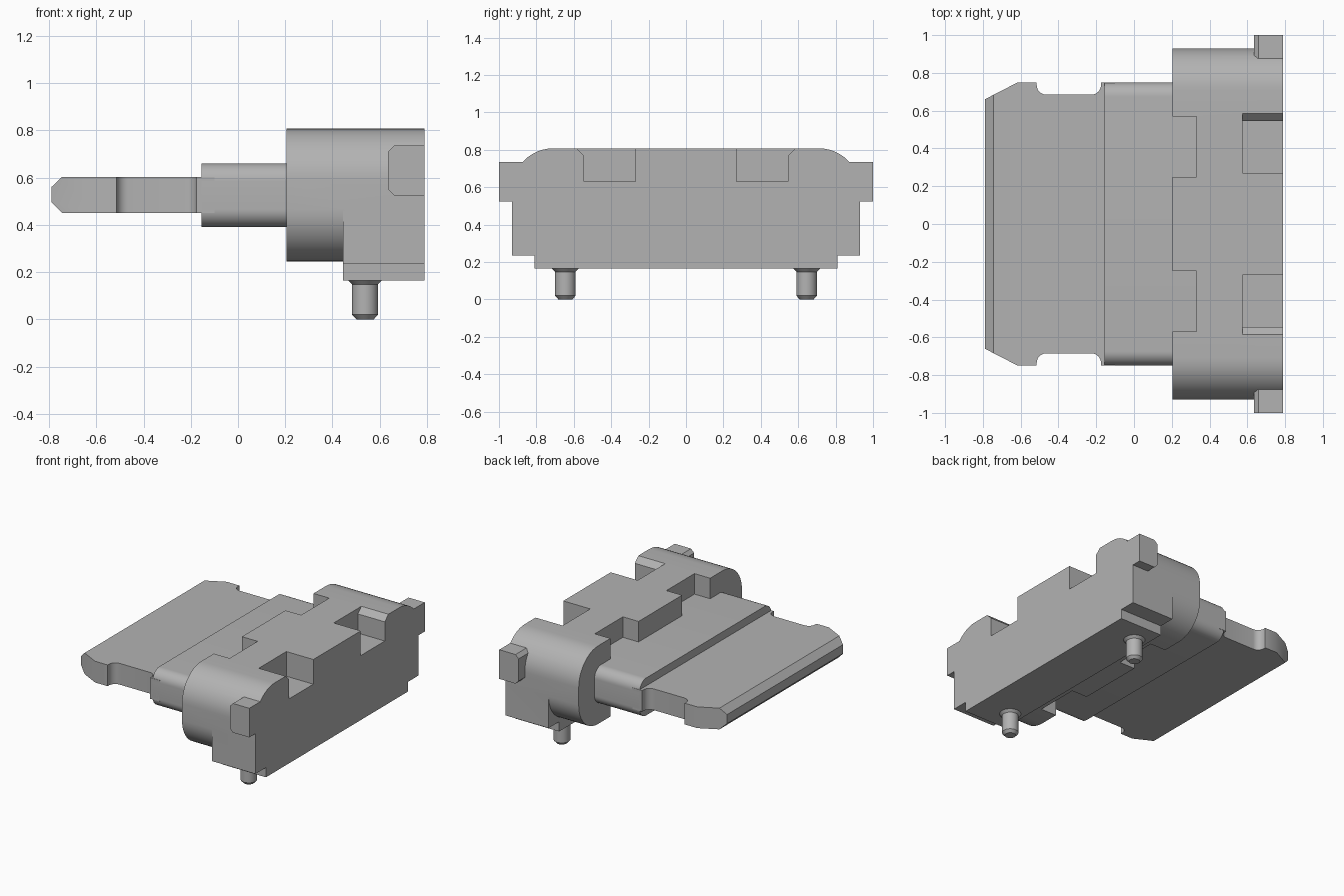
import bpy, bmesh, math
from mathutils import Vector

if "Cube" in bpy.data.objects:
    bpy.data.objects.remove(bpy.data.objects["Cube"], do_unlink=True)

GREY = (0.45, 0.45, 0.45, 1)
grey = bpy.data.materials.new("plain grey")
grey.use_nodes = True
grey.diffuse_color = GREY
grey.node_tree.nodes["Principled BSDF"].inputs["Base Color"].default_value = GREY


def finish(name, bm):
    bmesh.ops.recalc_face_normals(bm, faces=bm.faces)
    mesh = bpy.data.meshes.new(name)
    bm.to_mesh(mesh)
    bm.free()
    mesh.materials.append(grey)
    ob = bpy.data.objects.new(name, mesh)
    bpy.context.collection.objects.link(ob)
    return ob


def prism(name, profile, axis, lo, hi):
    """Extrude a 2D profile along an axis, keeping the other axes in order."""
    bm = bmesh.new()
    verts = []
    for p in profile:
        co = list(p)
        co.insert("xyz".index(axis), lo)
        verts.append(bm.verts.new(co))
    face = bm.faces.new(verts)
    new = bmesh.ops.extrude_face_region(bm, geom=[face])["geom"]
    shift = Vector([hi - lo if a == axis else 0 for a in "xyz"])
    bmesh.ops.translate(bm, vec=shift,
                        verts=[v for v in new if isinstance(v, bmesh.types.BMVert)])
    return finish(name, bm)


def rect(a0, a1, b0, b1):
    return [(a0, b0), (a1, b0), (a1, b1), (a0, b1)]


def arc(cx, cy, r, start, end, steps=12):
    angles = [math.radians(start + (end - start) * i / steps) for i in range(steps + 1)]
    return [(cx + r * math.cos(a), cy + r * math.sin(a)) for a in angles]


def rounded(half, z0, z1, r):
    h = half - r
    return (arc(h, z0 + r, r, -90, 0) + arc(h, z1 - r, r, 0, 90)
            + arc(-h, z1 - r, r, 90, 180) + arc(-h, z0 + r, r, 180, 270))


def combine(ob, tool, operation):
    mod = ob.modifiers.new("combine", "BOOLEAN")
    mod.operation, mod.solver, mod.object = operation, "EXACT", tool
    bpy.context.view_layer.objects.active = ob
    bpy.ops.object.modifier_apply(modifier=mod.name)
    bpy.data.objects.remove(tool, do_unlink=True)


def flip(points, s):
    return [(s * a, b) for a, b in points]


# Housing: rounded body, squared rear block, foot plate and side ears
housing = prism("housing", rounded(0.93, 0.245, 0.808, 0.22), "x", 0.205, 0.79)
combine(housing, prism("rear_block", rect(-0.93, 0.93, 0.235, 0.5), "x", 0.445, 0.79), "UNION")
combine(housing, prism("foot_plate", rect(-0.81, 0.81, 0.165, 0.4), "x", 0.445, 0.79), "UNION")
ear = [(0.79, 0.525), (0.66, 0.525), (0.635, 0.55), (0.635, 0.71), (0.66, 0.735), (0.79, 0.735)]
for s in (-1, 1):
    combine(housing, prism("ear", ear, "y", *sorted((s * 0.875, s))), "UNION")

# Front notches through the housing, and rear top pockets with a sloped lip
pocket = [(0.27, 0.63), (0.545, 0.63), (0.545, 0.768), (0.585, 0.808), (0.585, 0.9), (0.27, 0.9)]
for s in (-1, 1):
    notch = prism("notch", rect(*sorted((s * 0.248, s * 0.568)), 0, 1), "x", 0.1, 0.33)
    combine(housing, notch, "DIFFERENCE")
    combine(housing, prism("pocket", flip(pocket, s), "x", 0.575, 0.9), "DIFFERENCE")

# Metal shell between housing and blade
shell = prism("shell", rounded(0.75, 0.39, 0.66, 0.075), "x", -0.155, 0.4)

# Blade: side outline with scooped notches, trimmed to a bevelled tip
side = ([(-0.1, 0.75), (-0.175, 0.75)] + arc(-0.225, 0.735, 0.05, 0, -90, 8)
        + arc(-0.465, 0.735, 0.05, -90, -180, 8)
        + [(-0.515, 0.75), (-0.615, 0.75), (-0.79, 0.66)])
outline = side + [(x, -y) for x, y in reversed(side)]
blade = prism("blade", outline, "z", 0.3, 0.8)
tip = [(-0.1, 0.45), (-0.745, 0.45), (-0.79, 0.495), (-0.79, 0.56), (-0.745, 0.603), (-0.1, 0.603)]
combine(blade, prism("tip_trim", tip, "y", -1, 1), "INTERSECT")

# Locating pegs turned from a profile
parts = [housing, shell, blade]
turned = [(0, 0), (0.037, 0), (0.055, 0.02), (0.055, 0.148), (0.074, 0.167), (0, 0.167)]
for side_name, s in (("right", -1), ("left", 1)):
    bm = bmesh.new()
    verts = [bm.verts.new((r, 0, z)) for r, z in turned]
    edges = [bm.edges.new(pair) for pair in zip(verts, verts[1:])]
    bmesh.ops.spin(bm, geom=verts + edges, cent=(0, 0, 0), axis=(0, 0, 1),
                   angle=math.tau, steps=32)
    bmesh.ops.remove_doubles(bm, verts=bm.verts, dist=0.0005)
    peg = finish("peg_" + side_name, bm)
    peg.location = (0.538, s * 0.645, 0)
    parts.append(peg)

# Smooth the curves, keep the corners crisp
bpy.ops.object.select_all(action="DESELECT")
for ob in parts:
    ob.select_set(True)
bpy.context.view_layer.objects.active = housing
bpy.ops.object.shade_smooth_by_angle(angle=math.radians(30))
